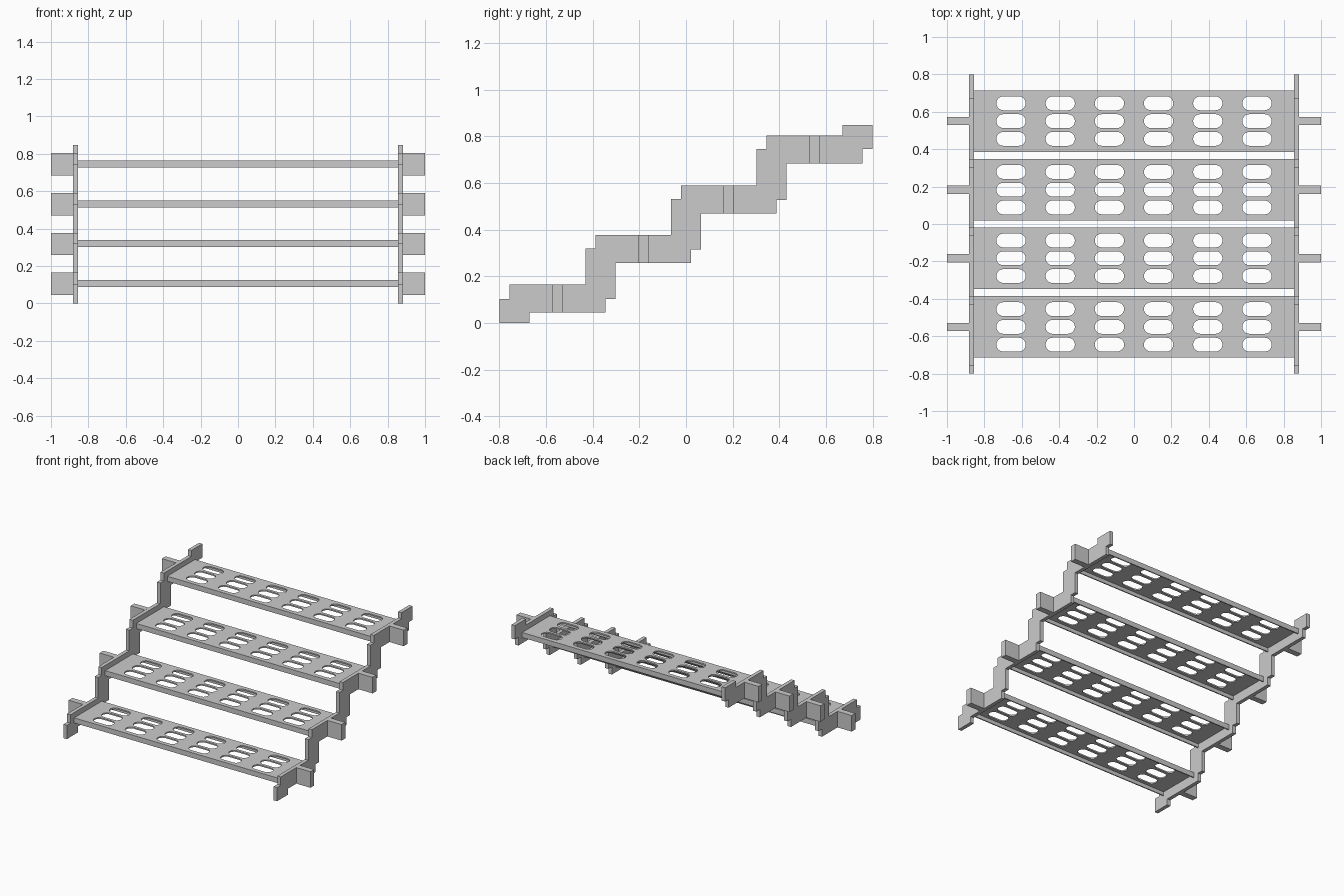
import bpy, math
from mathutils import Matrix

if "Cube" in bpy.data.objects:
    bpy.data.objects.remove(bpy.data.objects["Cube"])

STEP_Y, STEP_Z = 0.3667, 0.2127
Y0, Z0 = -0.55, 0.105          # centre of the lowest step


def plate(name, loops, thickness, matrix):
    """Flat plate from closed outlines (inner loops become holes)."""
    cu = bpy.data.curves.new(name + "_outline", 'CURVE')
    cu.dimensions = '2D'
    cu.fill_mode = 'BOTH'
    cu.extrude = thickness / 2
    for pts in loops:
        sp = cu.splines.new('POLY')
        sp.points.add(len(pts) - 1)
        for p, (x, y) in zip(sp.points, pts):
            p.co = (x, y, 0, 1)
        sp.use_cyclic_u = True
    tmp = bpy.data.objects.new(name + "_tmp", cu)
    bpy.context.collection.objects.link(tmp)
    dg = bpy.context.evaluated_depsgraph_get()
    me = bpy.data.meshes.new_from_object(tmp.evaluated_get(dg))
    bpy.data.objects.remove(tmp)
    bpy.data.curves.remove(cu)
    me.transform(matrix)
    me.shade_flat()
    me.name = name
    ob = bpy.data.objects.new(name, me)
    bpy.context.collection.objects.link(ob)
    return ob


def box(name, lo, hi):
    bpy.ops.mesh.primitive_cube_add(size=1, location=[(a + b) / 2 for a, b in zip(lo, hi)])
    ob = bpy.context.object
    ob.name = name
    ob.scale = [b - a for a, b in zip(lo, hi)]
    return ob


def rect(x, y):
    return [(-x, -y), (x, -y), (x, y), (-x, y)]


def slot(cx, cy, length, height, n=10):
    r, f = height / 2, (length - height) / 2
    pts = []
    for side, start in ((1, -math.pi / 2), (-1, math.pi / 2)):
        for i in range(n + 1):
            a = start + math.pi * i / n
            pts.append((cx + side * f + r * math.cos(a), cy + r * math.sin(a)))
    return pts


# Stepped side stringers: lower edge, then the same edge turned half round
lower = [(-0.8, 0), (-0.67, 0), (-0.67, 0.045)]
for i in range(3):
    dy, dz = i * STEP_Y, i * STEP_Z
    lower += [(-0.345 + dy, 0.045 + dz), (-0.345 + dy, 0.103 + dz),
              (-0.303 + dy, 0.103 + dz), (-0.303 + dy, 0.045 + STEP_Z + dz)]
lower += [(0.757, 0.683), (0.757, 0.745), (0.8, 0.745)]
profile = lower + [(-y, 0.848 - z) for y, z in lower]
yz_plane = Matrix(((0, 0, 1, 0), (1, 0, 0, 0), (0, 1, 0, 0), (0, 0, 0, 1)))
for side, label in ((1, "right"), (-1, "left")):
    plate("stringer_" + label, [profile], 0.028,
          Matrix.Translation((side * 0.869, 0, 0)) @ yz_plane)

# Perforated treads with folded front and back lips, plus outer tabs
holes = [slot((c - 2.5) * 0.263, (r - 1) * 0.095, 0.157, 0.074)
         for c in range(6) for r in range(3)]
for i in range(4):
    y, z = Y0 + i * STEP_Y, Z0 + i * STEP_Z
    n = str(i + 1)
    top, bottom = z + 0.021, z - 0.017
    plate("tread_" + n, [rect(0.856, 0.164)] + holes, 0.01,
          Matrix.Translation((0, y, top - 0.005)))
    for s, label in ((-1, "front"), (1, "back")):
        ys = sorted((y + s * 0.164, y + s * 0.156))
        box("tread_%s_lip_%s" % (label, n),
            (-0.856, ys[0], bottom), (0.856, ys[1], top - 0.01))
    for s, label in ((-1, "left"), (1, "right")):
        xs = sorted((s * 0.882, s * 1.0))
        box("tab_%s_%s" % (label, n),
            (xs[0], y - 0.022, z - 0.06), (xs[1], y + 0.022, z + 0.06))
